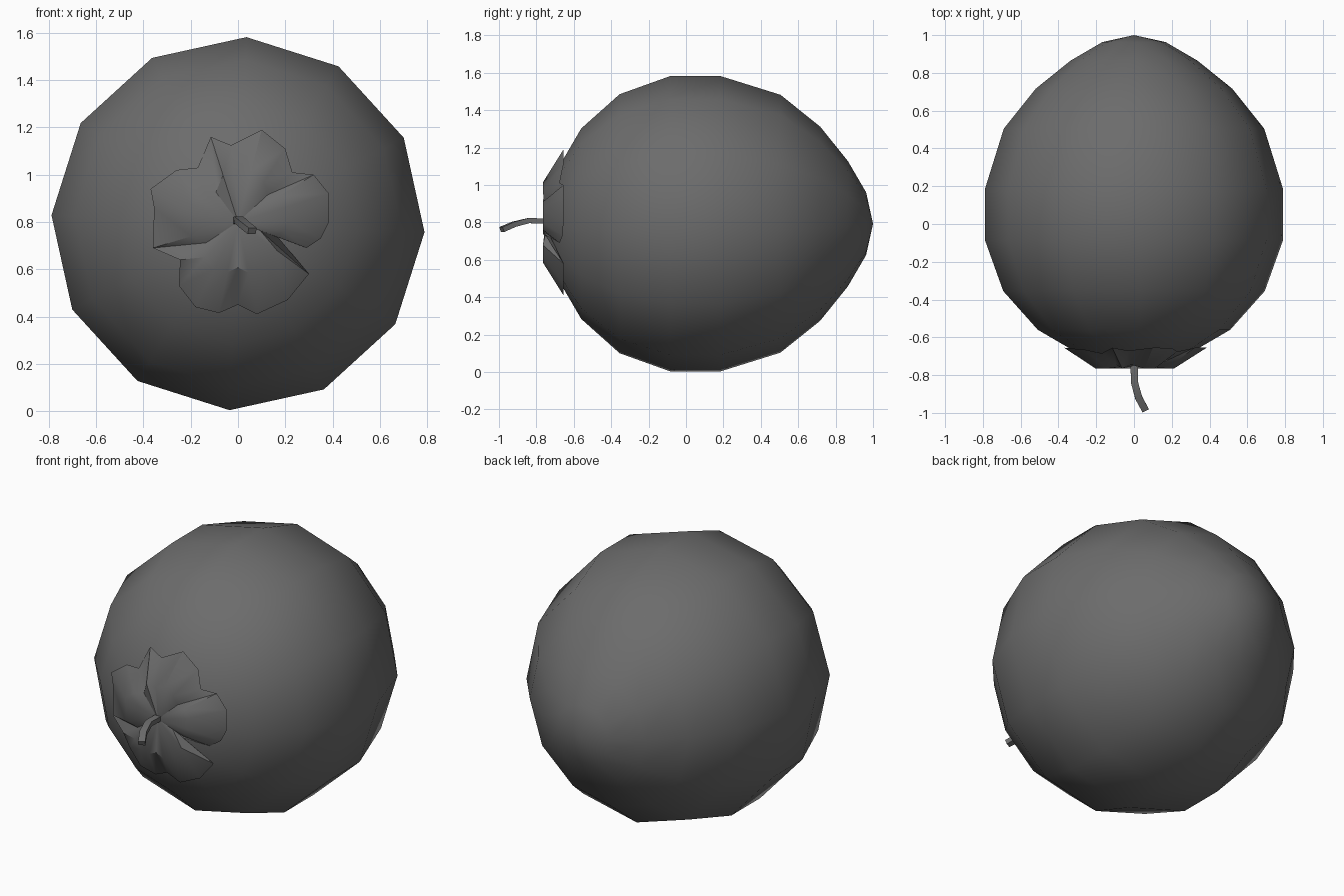
import bpy, bmesh, math
from mathutils import Vector

if "Cube" in bpy.data.objects:
    bpy.data.objects.remove(bpy.data.objects["Cube"])

CZ = 0.793  # height of the fruit's axis, which runs along y

skin = bpy.data.materials.new("dark grey")
skin.diffuse_color = (0.15, 0.15, 0.15, 1)
skin.use_nodes = True
skin.node_tree.nodes["Principled BSDF"].inputs["Base Color"].default_value = skin.diffuse_color


def finish(name, bm, smooth_angle):
    bmesh.ops.recalc_face_normals(bm, faces=bm.faces)
    me = bpy.data.meshes.new(name)
    bm.to_mesh(me)
    bm.free()
    ob = bpy.data.objects.new(name, me)
    bpy.context.collection.objects.link(ob)
    me.materials.append(skin)
    bpy.ops.object.select_all(action='DESELECT')
    ob.select_set(True)
    bpy.context.view_layer.objects.active = ob
    bpy.ops.object.shade_smooth_by_angle(angle=math.radians(smooth_angle))
    return ob


# Fruit body: (y, radius) profile turned in 12 steps around the y axis
profile = [(-0.56, 0.51), (-0.355, 0.693), (-0.085, 0.79), (0.185, 0.79),
           (0.505, 0.69), (0.717, 0.52), (0.865, 0.336), (0.963, 0.168)]
front = [(-0.72, 0.16), (-0.665, 0.33)]
bm = bmesh.new()
rings = []
for y, r in front + profile:
    ring = []
    for i in range(12):
        a = math.radians(87.4 + 30 * i)
        ring.append(bm.verts.new((r * math.cos(a), y, CZ + r * math.sin(a))))
    rings.append(ring)
for a, b in zip(rings, rings[1:]):
    for i in range(12):
        j = (i + 1) % 12
        bm.faces.new((a[i], a[j], b[j], b[i]))
for ring, y in ((rings[0], -0.735), (rings[-1], 1.0)):
    tip = bm.verts.new((0, y, CZ))
    for i in range(12):
        bm.faces.new((ring[i], ring[(i + 1) % 12], tip))
finish("fruit_body", bm, 60)

# Leafy cap: lobed outline (x, z) draped on the front, with a raised inner ring
outline = [(0.10, 1.19), (0.20, 1.11), (0.23, 1.01), (0.32, 1.00), (0.385, 0.92),
           (0.385, 0.80), (0.35, 0.73), (0.29, 0.69), (0.17, 0.735), (0.30, 0.58),
           (0.21, 0.47), (0.08, 0.41), (0.0, 0.45), (-0.08, 0.415), (-0.18, 0.44),
           (-0.25, 0.53), (-0.245, 0.64), (-0.36, 0.69), (-0.355, 0.86),
           (-0.37, 0.94), (-0.26, 1.02), (-0.17, 1.03), (-0.115, 1.16), (-0.03, 1.125)]
lifted = {8: -0.755, 16: -0.72}   # folded leaf edges standing off the fruit
bm = bmesh.new()
hub = bm.verts.new((0, -0.75, 0.80))
inner, outer = [], []
for k, (x, z) in enumerate(outline):
    r = math.hypot(x, z - 0.80)
    y = lifted.get(k, -0.655 - 0.35 * max(0, 0.37 - r))
    outer.append(bm.verts.new((x, y, z)))
    lift = -0.765 if r > 0.33 else -0.745
    inner.append(bm.verts.new((x * 0.55, lift, 0.80 + (z - 0.80) * 0.55)))
n = len(outline)
for i in range(n):
    j = (i + 1) % n
    bm.faces.new((hub, inner[i], inner[j]))
    bm.faces.new((inner[i], outer[i], outer[j]))
    bm.faces.new((inner[i], outer[j], inner[j]))
finish("leafy_cap", bm, 40)

# Stem: square section swept along a drooping path
path = [Vector(p) for p in ((0, -0.72, 0.805), (0.003, -0.84, 0.81),
                            (0.025, -0.92, 0.79), (0.06, -0.985, 0.762))]
bm = bmesh.new()
loops = []
for k, p in enumerate(path):
    d = (path[min(k + 1, 3)] - path[max(k - 1, 0)]).normalized()
    side = d.cross(Vector((0, 0, 1))).normalized()
    up = side.cross(d)
    loops.append([bm.verts.new(p + side * sx * 0.019 + up * sz * 0.014)
                  for sx, sz in ((-1, -1), (1, -1), (1, 1), (-1, 1))])
for a, b in zip(loops, loops[1:]):
    for i in range(4):
        j = (i + 1) % 4
        bm.faces.new((a[i], a[j], b[j], b[i]))
bm.faces.new(loops[0])
bm.faces.new(loops[-1])
finish("stem", bm, 40)
